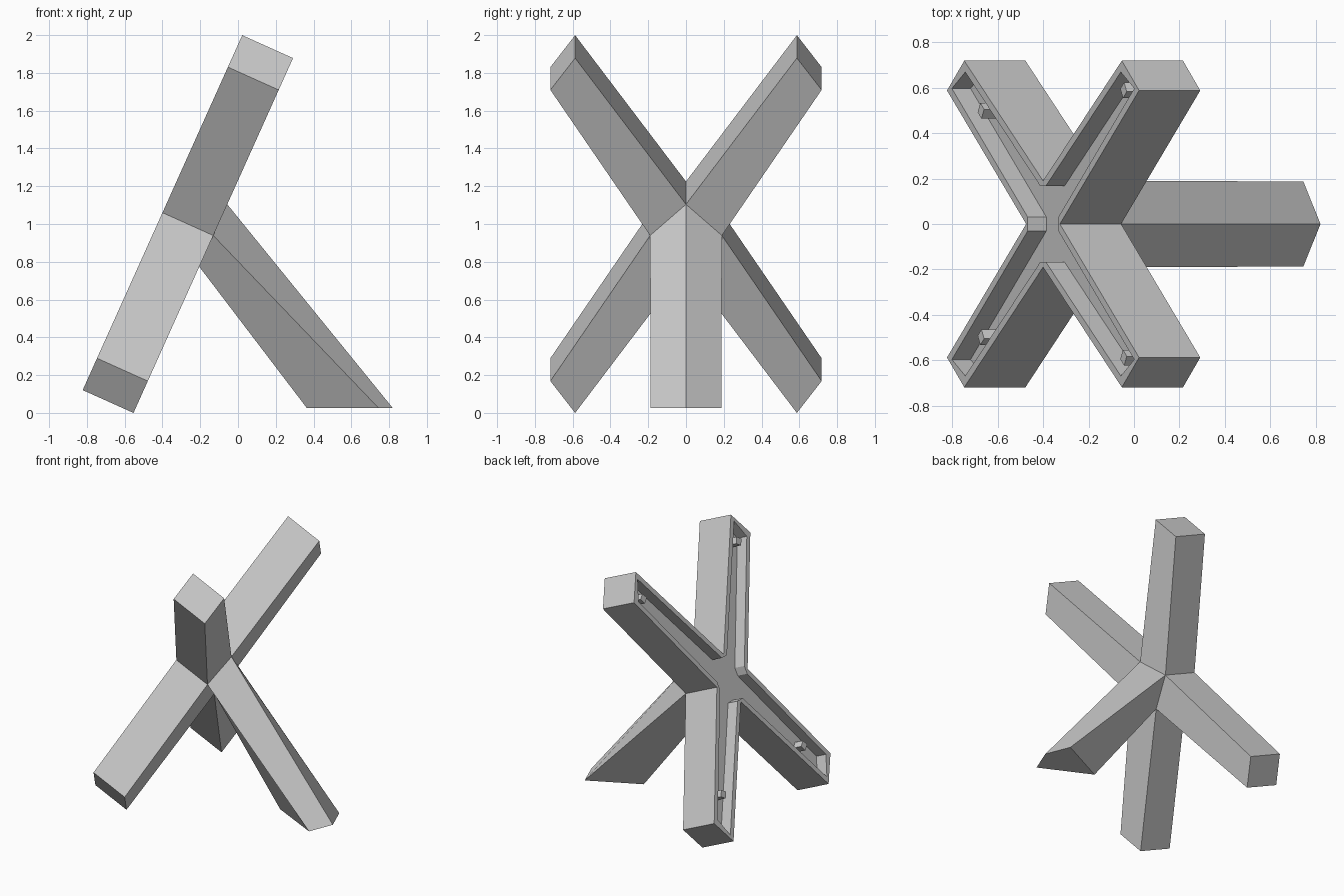
import bpy, bmesh
from mathutils import Vector

if "Cube" in bpy.data.objects:
    bpy.data.objects.remove(bpy.data.objects["Cube"])

# Frame of the leaning cross: origin at the centre of its open back face
ORIGIN = Vector((-0.40, 0, 1.06))
UP = Vector((0.41, 0, 0.912))
SIDE = Vector((0, 1, 0))
DEEP = Vector((0.912, 0, -0.41))
THICK, POCKET = 0.295, 0.09

# One arm in (up, side): inner corner, two tip corners, side corner
OUTER = [(0.181, 0), (1.03, 0.587), (0.845, 0.718), (0, 0.19)]
INNER = [(0.165, 0.031), (0.978, 0.596), (0.834, 0.668), (0.03, 0.167)]


def place(u, v, d):
    return ORIGIN + UP * u + SIDE * v + DEEP * d


def make_object(name, bm):
    bmesh.ops.remove_doubles(bm, verts=bm.verts, dist=0.0005)
    bmesh.ops.recalc_face_normals(bm, faces=bm.faces)
    mesh = bpy.data.meshes.new(name)
    bm.to_mesh(mesh)
    bm.free()
    obj = bpy.data.objects.new(name, mesh)
    bpy.context.collection.objects.link(obj)
    return obj


def face(bm, points):
    bm.faces.new([bm.verts.new(p) for p in points])


# Barrier body: four hollow-backed arms plus the rear prop
bm = bmesh.new()
for su in (1, -1):
    for sv in (1, -1):
        def ring(profile, d):
            return [place(u * su, v * sv, d) for u, v in profile]
        front, back = ring(OUTER, THICK), ring(OUTER, 0)
        rim, floor = ring(INNER, 0), ring(INNER, POCKET)
        face(bm, front)
        face(bm, floor)
        for a, b in ((front, back), (back, rim), (rim, floor)):
            for i in range(3):
                face(bm, [a[i], a[i + 1], b[i + 1], b[i]])

# Blunted pocket corners between neighbouring arms
(iu, iv), (ju, jv) = INNER[0], INNER[3]
for s in (1, -1):
    for p, q, c in (((iu * s, iv), (iu * s, -iv), (OUTER[0][0] * s, 0)),
                    ((ju, jv * s), (-ju, jv * s), (0, OUTER[3][1] * s))):
        face(bm, [place(*c, 0), place(*p, 0), place(*q, 0)])
        face(bm, [place(*p, 0), place(*q, 0), place(*q, POCKET), place(*p, POCKET)])
face(bm, [place(u, v, POCKET) for u, v in (
    (iu, iv), (ju, jv), (-ju, jv), (-iu, iv),
    (-iu, -iv), (-ju, -jv), (ju, -jv), (iu, -iv))])

# Prop leg: kite section running from the crossing to a level foot
c, w = OUTER[0][0], OUTER[3][1]
root = [place(u, v, THICK) for u, v in ((c, 0), (0, w), (-c, 0), (0, -w))]
foot = [Vector((x, y, 0.025)) for x, y in ((0.82, 0), (0.745, 0.187), (0.365, 0), (0.745, -0.187))]
for i in range(4):
    j = (i + 1) % 4
    face(bm, [root[i], root[j], foot[j], foot[i]])
face(bm, foot)
make_object("cross_body", bm)

# Small locating pegs near the arm tips
bm = bmesh.new()
ALONG, H = Vector((0.82, 0.573)), 0.025
ACROSS = Vector((-ALONG.y, ALONG.x))
for su, pu, pv in ((1, 0.83, 0.588), (-1, 0.70, 0.498)):
    for sv in (1, -1):
        corners = [Vector((pu, pv)) + ALONG * a * H + ACROSS * b * H
                   for a, b in ((1, 1), (-1, 1), (-1, -1), (1, -1))]
        lo, hi = [[place(p.x * su, p.y * sv, d) for p in corners] for d in (0.015, POCKET)]
        face(bm, lo)
        face(bm, hi)
        for i in range(4):
            j = (i + 1) % 4
            face(bm, [lo[i], lo[j], hi[j], hi[i]])
make_object("pegs", bm)
